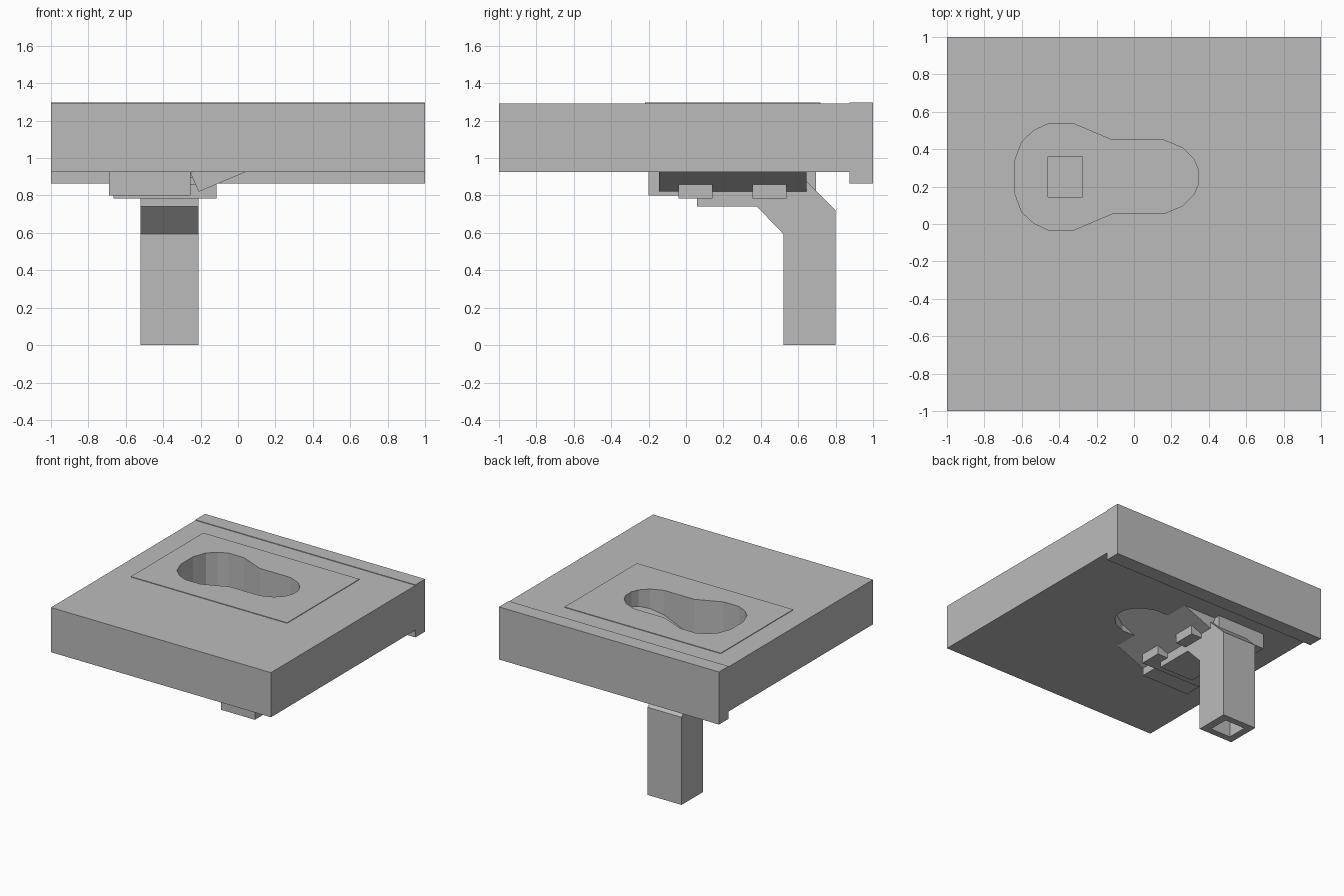
import bpy, bmesh
from mathutils import Vector

cube = bpy.data.objects.get("Cube")
if cube:
    bpy.data.objects.remove(cube, do_unlink=True)

GREY = (0.5, 0.5, 0.5, 1)
concrete = bpy.data.materials.new("concrete_grey")
concrete.use_nodes = True
concrete.diffuse_color = GREY
concrete.node_tree.nodes["Principled BSDF"].inputs["Base Color"].default_value = GREY


def prism(name, outline, axis, lo, hi):
    """Extrude a flat outline along x, y or z."""
    place = {"x": lambda a, b: (lo, a, b),
             "y": lambda a, b: (a, lo, b),
             "z": lambda a, b: (a, b, lo)}[axis]
    step = Vector([(hi - lo) * (axis == k) for k in "xyz"])
    bm = bmesh.new()
    face = bm.faces.new([bm.verts.new(place(*p)) for p in outline])
    made = bmesh.ops.extrude_face_region(bm, geom=[face])["geom"]
    bmesh.ops.translate(bm, vec=step, verts=[v for v in made if isinstance(v, bmesh.types.BMVert)])
    bmesh.ops.recalc_face_normals(bm, faces=bm.faces)
    mesh = bpy.data.meshes.new(name)
    bm.to_mesh(mesh)
    bm.free()
    mesh.materials.append(concrete)
    obj = bpy.data.objects.new(name, mesh)
    bpy.context.scene.collection.objects.link(obj)
    return obj


def box(name, x, y, z):
    return prism(name, [(x[0], y[0]), (x[1], y[0]), (x[1], y[1]), (x[0], y[1])], "z", *z)


def cut(obj, cutter):
    """Subtract the cutter and bake the result."""
    mod = obj.modifiers.new("cut", "BOOLEAN")
    mod.operation, mod.solver, mod.object = "DIFFERENCE", "EXACT", cutter
    deps = bpy.context.evaluated_depsgraph_get()
    baked = bpy.data.meshes.new_from_object(obj.evaluated_get(deps))
    obj.modifiers.clear()
    obj.data = baked


# Keyhole opening, mirrored about its long axis
MID = 0.252
half = [(0.345, 0.035), (0.32, 0.095), (0.26, 0.155), (0.16, 0.196), (-0.115, 0.196),
        (-0.32, 0.283), (-0.46, 0.283), (-0.535, 0.248), (-0.6, 0.188), (-0.64, 0.08)]
keyhole = [(x, MID + d) for x, d in half] + [(x, MID - d) for x, d in reversed(half)]
opening = prism("opening_cutter", keyhole, "z", 0.7, 1.5)

# Slab with a rear downstand and a slightly raised surround
slab = prism("floor_slab", [(-1, 0.925), (0.875, 0.925), (0.875, 0.865), (1, 0.865),
                            (1, 1.297), (0.875, 1.297), (0.875, 1.292), (-1, 1.292)], "x", -1, 1)
surround = box("raised_surround", (-0.82, 0.6), (-0.22, 0.72), (1.28, 1.297))
for part in (slab, surround):
    cut(part, opening)

# Sloping bowl floor
ramp = prism("sloping_floor", [(-0.255, 0.92), (-0.21, 0.82), (0.42, 1.085), (0.375, 1.185)],
             "y", -0.145, 0.645)

# Pan base, support bars and bent waste pipe
pan = box("pan_base", (-0.69, -0.255), (-0.2, 0.695), (0.8, 0.926))
for name, y in (("front_support_bar", -0.04), ("rear_support_bar", 0.355)):
    box(name, (-0.665, -0.115), (y, y + 0.183), (0.785, 0.86))
pipe = prism("waste_pipe", [(0.06, 0.74), (0.38, 0.74), (0.52, 0.595), (0.52, 0), (0.8, 0),
                            (0.8, 0.72), (0.625, 0.895), (0.06, 0.895)], "x", -0.52, -0.21)

# Hollow drain channel through the pan and pipe
bore = prism("bore_cutter", [(0.145, 1.1), (0.145, 0.79), (0.41, 0.79), (0.575, 0.62),
                             (0.575, -0.1), (0.745, -0.1), (0.745, 0.7), (0.62, 0.83),
                             (0.36, 0.85), (0.36, 1.1)], "x", -0.46, -0.275)
for part in [pan, pipe] + [o for o in bpy.data.objects if o.name.endswith("support_bar")]:
    cut(part, bore)

for helper in (opening, bore):
    bpy.data.objects.remove(helper, do_unlink=True)
